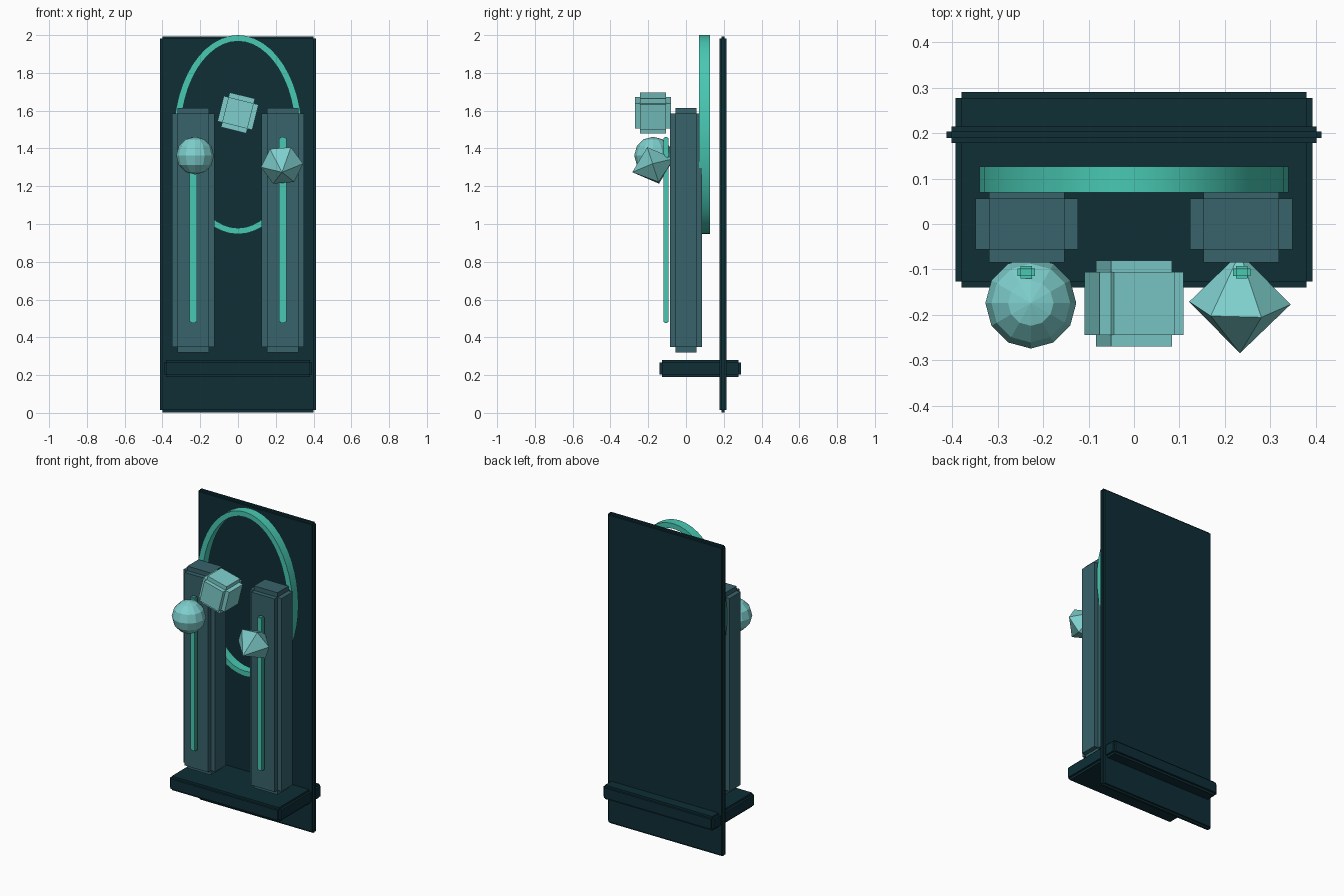
import bpy, bmesh, math
from mathutils import Matrix, Vector

cube = bpy.data.objects.get("Cube")
if cube:
    bpy.data.objects.remove(cube, do_unlink=True)


def material(name, srgb):
    col = [((c / 255 + 0.055) / 1.055) ** 2.4 if c > 10 else c / 255 / 12.92 for c in srgb] + [1.0]
    m = bpy.data.materials.new(name)
    m.use_nodes = True
    m.diffuse_color = col
    bsdf = m.node_tree.nodes["Principled BSDF"]
    bsdf.inputs["Base Color"].default_value = col
    bsdf.inputs["Roughness"].default_value = 0.6
    return m


DARK = material("dark_teal", (14, 46, 54))
SLATE = material("slate_teal", (55, 99, 107))
GREEN = material("bright_green", (72, 200, 178))
PALE = material("pale_aqua", (126, 207, 205))


def finish(bm, name, mat, loc=(0, 0, 0), rot=(0, 0, 0)):
    bmesh.ops.recalc_face_normals(bm, faces=bm.faces[:])
    me = bpy.data.meshes.new(name)
    bm.to_mesh(me)
    bm.free()
    me.materials.append(mat)
    ob = bpy.data.objects.new(name, me)
    ob.location, ob.rotation_euler = loc, rot
    bpy.context.collection.objects.link(ob)
    return ob


def notched_box(name, mat, loc, half, notch, rot=(0, 0, 0)):
    """Box whose twelve edges are cut back by a square step."""
    bm = bmesh.new()
    bmesh.ops.create_cube(bm, size=2)
    for v in bm.verts:
        v.co = Vector([c * (h - notch) for c, h in zip(v.co, half)])
    new = bmesh.ops.extrude_discrete_faces(bm, faces=bm.faces[:])["faces"]
    for f in new:
        f.normal_update()
        step = f.normal * notch
        for v in f.verts:
            v.co += step
    return finish(bm, name, mat, loc, rot)


# Back panel and shelf
notched_box("back_panel", DARK, (0, 0.196, 0.998), (0.412, 0.018, 0.995), 0.011)
notched_box("shelf", DARK, (0, 0.075, 0.235), (0.393, 0.215, 0.045), 0.013)

# Pillars with thin front strips
for side, s in (("right", -1), ("left", 1)):
    notched_box(side + "_pillar", SLATE, (s * 0.236, 0, 0.967), (0.1125, 0.085, 0.648), 0.029)
    notched_box(side + "_strip", GREEN, (s * 0.237, -0.106, 0.968), (0.019, 0.014, 0.493), 0.006)

# Oval ring of rectangular section
bm = bmesh.new()
N = 48
loops = []
for i in range(N):
    a = 2 * math.pi * i / N
    loops.append([bm.verts.new((rx * math.cos(a), y, rz * math.sin(a)))
                  for rx, rz, y in ((0.34, 0.527, -0.029), (0.34, 0.527, 0.029),
                                    (0.304, 0.494, 0.029), (0.304, 0.494, -0.029))])
for i in range(N):
    p, q = loops[i], loops[(i + 1) % N]
    for k in range(4):
        bm.faces.new((p[k], p[(k + 1) % 4], q[(k + 1) % 4], q[k]))
ring = finish(bm, "oval_ring", GREEN, (0, 0.098, 1.473))
bpy.ops.object.select_all(action='DESELECT')
ring.select_set(True)
bpy.context.view_layer.objects.active = ring
bpy.ops.object.shade_smooth_by_angle(angle=math.radians(30))

# Tilted block
notched_box("tilted_block", PALE, (0, -0.175, 1.588), (0.095, 0.095, 0.095), 0.026,
            (0, math.radians(14), 0))

# Faceted ball
bm = bmesh.new()
bmesh.ops.create_uvsphere(bm, u_segments=12, v_segments=6, radius=0.1)
finish(bm, "faceted_ball", PALE, (-0.227, -0.174, 1.362))

# Six-sided double-pointed gem
bm = bmesh.new()
tips = [bm.verts.new((0, y, 0)) for y in (-0.116, 0.116)]
rim = [bm.verts.new((0.112 * math.cos(a), 0, 0.112 * math.sin(a)))
       for a in (math.radians(5 + 60 * i) for i in range(6))]
for i in range(6):
    for t in tips:
        bm.faces.new((t, rim[i], rim[(i + 1) % 6]))
finish(bm, "pointed_gem", PALE, (0.233, -0.174, 1.31), (math.radians(18), 0, 0))
